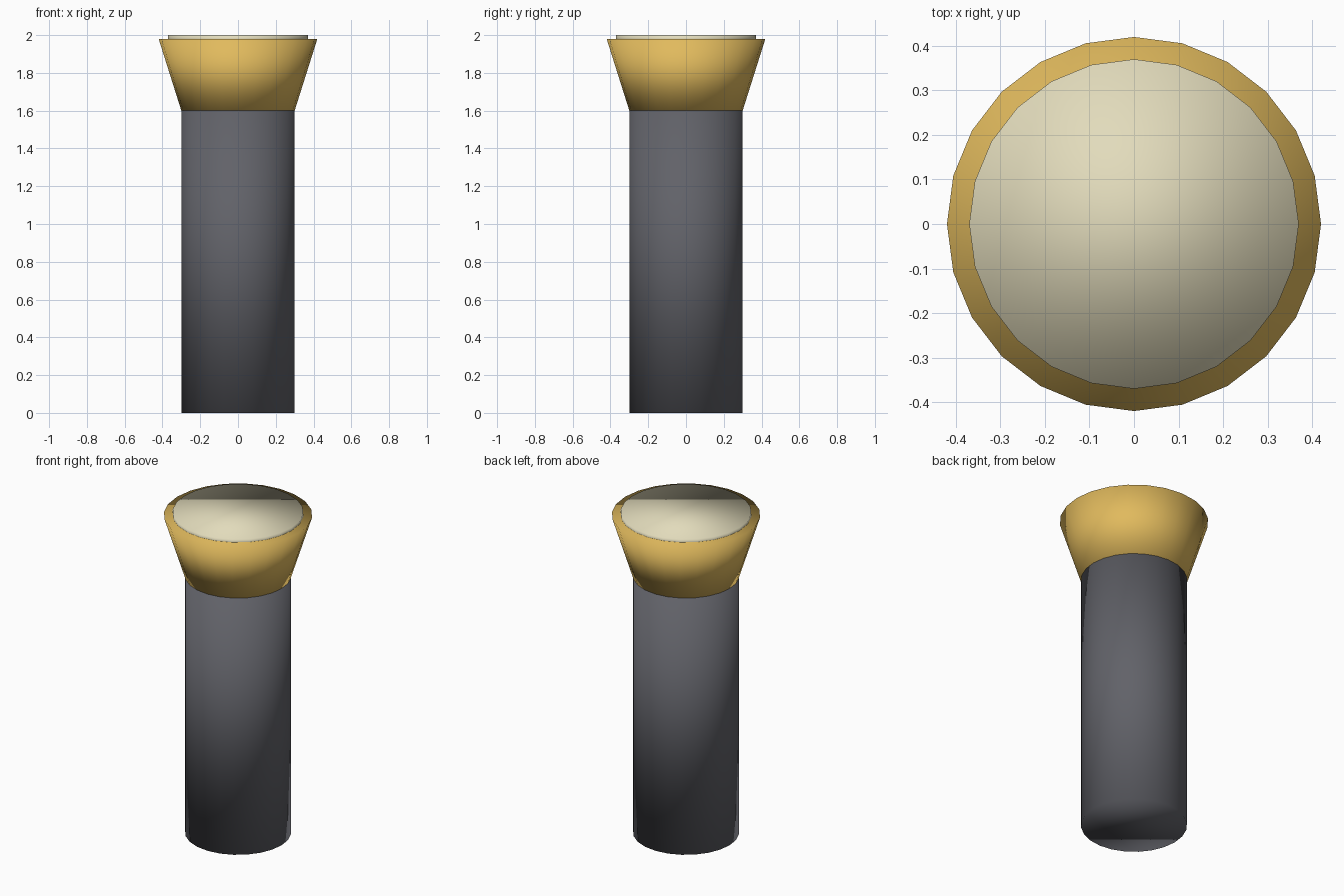
import bpy

if "Cube" in bpy.data.objects:
    bpy.data.objects.remove(bpy.data.objects["Cube"])

SIDES = 24


def material(name, rgb):
    m = bpy.data.materials.new(name)
    m.diffuse_color = (*rgb, 1.0)
    m.use_nodes = True
    m.node_tree.nodes["Principled BSDF"].inputs["Base Color"].default_value = m.diffuse_color
    return m


def frustum(name, r_bottom, r_top, z0, z1, mat):
    """Closed, fully smooth-shaded round part standing between two heights."""
    bpy.ops.mesh.primitive_cone_add(
        vertices=SIDES, radius1=r_bottom, radius2=r_top, depth=z1 - z0,
        end_fill_type='NGON', location=(0, 0, (z0 + z1) / 2))
    ob = bpy.context.object
    ob.name = name
    ob.data.materials.append(mat)
    for p in ob.data.polygons:
        p.use_smooth = True
    return ob


grey = material("dark grey", (0.12, 0.122, 0.14))
gold = material("gold", (0.75, 0.49, 0.11))
cream = material("pale cream", (0.76, 0.71, 0.50))

# Straight handle, flared head, and thin lens sitting just proud of the rim
frustum("handle", 0.30, 0.30, 0.0, 1.60, grey)
frustum("flared_head", 0.30, 0.42, 1.60, 1.98, gold)
frustum("lens", 0.37, 0.37, 1.96, 2.0, cream)
